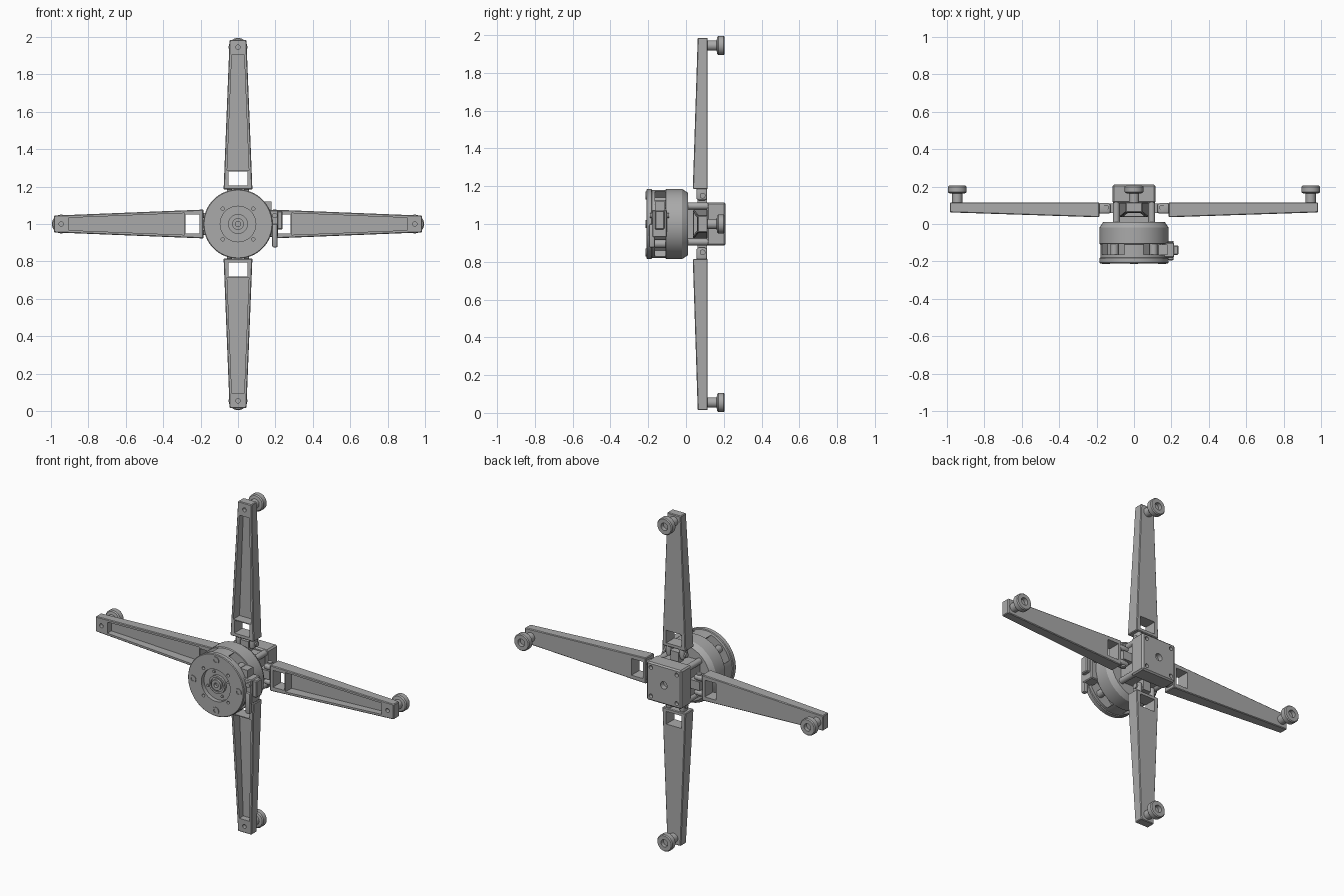
import bpy, bmesh
from math import pi, sin, cos, radians
from mathutils import Matrix, Vector

cube = bpy.data.objects.get("Cube")
if cube:
    bpy.data.objects.remove(cube, do_unlink=True)

grey = bpy.data.materials.new("grey_metal")
grey.use_nodes = True
colour = (0.4, 0.4, 0.4, 1)
grey.diffuse_color = colour
grey.node_tree.nodes["Principled BSDF"].inputs["Base Color"].default_value = colour

HUB = Vector((0, 0, 1))  # middle of the cross


def make(name, bm):
    bmesh.ops.recalc_face_normals(bm, faces=bm.faces)
    mesh = bpy.data.meshes.new(name)
    bm.to_mesh(mesh)
    bm.free()
    mesh.materials.append(grey)
    ob = bpy.data.objects.new(name, mesh)
    bpy.context.collection.objects.link(ob)
    return ob


def taper(name, start, end):
    """Solid between two rectangles, each (height, half width, front y, back y)."""
    bm = bmesh.new()
    rings = [[bm.verts.new(p) for p in ((-w, f, z), (w, f, z), (w, b, z), (-w, b, z))]
             for z, w, f, b in (start, end)]
    for ring in rings:
        bm.faces.new(ring)
    for i in range(4):
        j = (i + 1) % 4
        bm.faces.new((rings[0][i], rings[0][j], rings[1][j], rings[1][i]))
    return make(name, bm)


def box(name, x, y, z):
    bm = bmesh.new()
    bmesh.ops.create_cube(bm, size=1)
    for v in bm.verts:
        v.co = [lo + (c + 0.5) * (hi - lo) for c, (lo, hi) in zip(v.co, (x, y, z))]
    return make(name, bm)


def lathe(name, profile, x=0, z=0, steps=48):
    """Spin (radius, y) points around an axis parallel to y."""
    bm = bmesh.new()
    rings = []
    for r, y in profile:
        if r == 0:
            rings.append([bm.verts.new((x, y, z))] * steps)
        else:
            rings.append([bm.verts.new((x + r * cos(2 * pi * i / steps), y,
                                        z + r * sin(2 * pi * i / steps))) for i in range(steps)])
    for a, b in zip(rings, rings[1:]):
        for i in range(steps):
            j = (i + 1) % steps
            bm.faces.new(list(dict.fromkeys((a[i], a[j], b[j], b[i]))))
    return make(name, bm)


def rod(name, r, y0, y1, x=0, z=0, steps=24):
    return lathe(name, [(0, y0), (r, y0), (r, y1), (0, y1)], x, z, steps)


def activate(ob):
    bpy.ops.object.select_all(action='DESELECT')
    ob.select_set(True)
    bpy.context.view_layer.objects.active = ob


def cut(ob, *cutters):
    activate(ob)
    for c in cutters:
        mod = ob.modifiers.new("cut", 'BOOLEAN')
        mod.operation, mod.solver, mod.object = 'DIFFERENCE', 'EXACT', c
        bpy.ops.object.modifier_apply(modifier=mod.name)
        bpy.data.objects.remove(c, do_unlink=True)
    return ob


def bevel(ob, width, segments=1):
    activate(ob)
    mod = ob.modifiers.new("bevel", 'BEVEL')
    mod.width, mod.segments, mod.limit_method = width, segments, 'ANGLE'
    bpy.ops.object.modifier_apply(modifier=mod.name)
    return ob


def cross_rod(name, r, half, y, z):
    """Rod lying along x."""
    ob = rod(name, r, -half, half)
    ob.data.transform(Matrix.Translation((0, y, z)) @ Matrix.Rotation(pi / 2, 4, 'Z'))
    return ob


parts = []

# Arm: tapered trough, open to the front, with a window near the root
arm = taper("arm", (0.185, 0.077, 0.036, 0.115), (0.985, 0.045, 0.062, 0.115))
bevel(arm, 0.004)
cut(arm,
    taper("trough", (0.285, 0.058, 0.0, 0.097), (0.905, 0.033, 0.0, 0.097)),
    box("window", (-0.05, 0.05), (0, 0.2), (0.205, 0.28)),
    rod("tip_hole", 0.012, 0.0, 0.085, 0, 0.945))
parts.append(arm)

# Hinge at the arm root: two lugs, middle knuckle and pin
for side, sx in (("right", -1), ("left", 1)):
    lug = box("hinge_lug_" + side, sorted((sx * 0.03, sx * 0.06)), (0.055, 0.112), (0.125, 0.192))
    parts.append(bevel(lug, 0.014, 3))
parts.append(box("hinge_knuckle", (-0.026, 0.026), (0.06, 0.11), (0.1, 0.165)))
parts.append(cross_rod("hinge_pin", 0.015, 0.068, 0.088, 0.15))

# Foot: stem and round pad with a socket in its back
parts.append(lathe("foot", [
    (0, 0.11), (0.027, 0.11), (0.027, 0.162), (0.044, 0.165), (0.05, 0.171), (0.05, 0.199),
    (0.045, 0.205), (0.022, 0.205), (0.022, 0.182), (0, 0.182)], 0, 0.945))

# Four copies around the hub
for name, angle in (("top", 0), ("left", 90), ("bottom", 180), ("right", 270)):
    turn = Matrix.Translation(HUB) @ Matrix.Rotation(radians(angle), 4, 'Y')
    for part in parts:
        ob = bpy.data.objects.new(name + "_" + part.name, part.data.copy())
        ob.data.transform(turn)
        bpy.context.collection.objects.link(ob)
for part in parts:
    bpy.data.objects.remove(part, do_unlink=True)

hub_parts = []

# Front plate with a recessed centre, and small holes on the diagonals
plate = lathe("front_plate", [
    (0, -0.165), (0.18, -0.165), (0.18, -0.18), (0.185, -0.183), (0.185, -0.206), (0.181, -0.21),
    (0.095, -0.21), (0.095, -0.185), (0, -0.185)], steps=64)
cut(plate, *[rod("hole", 0.009, -0.25, -0.19, 0.115 * cos(a), 0.115 * sin(a), 16)
             for a in [radians(45 + 90 * i) for i in range(4)]])
hub_parts.append(plate)

# Drum with four openings behind the plate
drum = lathe("drum", [
    (0, -0.17), (0.18, -0.17), (0.18, -0.11), (0.185, -0.105), (0.185, -0.02), (0.165, 0.01),
    (0, 0.01)], steps=64)
slots = []
for i in range(4):
    slot = box("slot", (0.115, 0.25), (-0.163, -0.108), (-0.085, 0.085))
    slot.data.transform(Matrix.Rotation(radians(45 + 90 * i), 4, 'Y'))
    slots.append(slot)
hub_parts.append(cut(drum, *slots))

# Screws: heads on the plate axes, spacers inside the openings
for i in range(4):
    a, d = radians(90 * i), radians(45 + 90 * i)
    hub_parts.append(lathe("plate_screw", [
        (0, -0.205), (0.021, -0.205), (0.021, -0.214), (0.011, -0.214), (0.011, -0.208), (0, -0.208)],
        0.15 * cos(a), 0.15 * sin(a), 20))
    hub_parts.append(rod("spacer", 0.022, -0.168, -0.1, 0.148 * cos(d), 0.148 * sin(d)))
    b = radians(90 * i + 22)
    hub_parts.append(rod("inner_screw", 0.008, -0.192, -0.18, 0.073 * cos(b), 0.073 * sin(b), 16))

# Output shaft in the recess
hub_parts.append(lathe("shaft_collar", [
    (0, -0.18), (0.053, -0.18), (0.053, -0.2), (0.041, -0.2), (0.041, -0.192), (0.031, -0.192),
    (0.031, -0.208), (0.014, -0.208), (0.014, -0.19), (0, -0.19)], steps=32))

# Square rear block on a narrower neck
hub_parts.append(box("neck", (-0.1, 0.1), (0.0, 0.12), (-0.1, 0.1)))
block = bevel(box("rear_block", (-0.115, 0.115), (0.112, 0.21), (-0.115, 0.115)), 0.008)
cut(block, rod("centre_hole", 0.022, 0.18, 0.25),
    *[rod("corner_hole", 0.012, 0.19, 0.25, sx * 0.085, sz * 0.085, 16)
      for sx in (-1, 1) for sz in (-1, 1)])
hub_parts.append(block)
for sx in (-1, 1):
    for sz in (-1, 1):
        hub_parts.append(rod("corner_post", 0.018, 0.0, 0.12, sx * 0.095, sz * 0.095))

# Latch on the left side: body, cap and lever
hub_parts.append(bevel(box("latch_body", (0.15, 0.215), (-0.18, -0.1), (-0.07, 0.075)), 0.005))
hub_parts.append(box("latch_mount", (0.13, 0.178), (-0.165, -0.11), (0.06, 0.12)))
hub_parts.append(bevel(box("latch_cap", (0.21, 0.238), (-0.165, -0.115), (-0.03, 0.07)), 0.005))
hub_parts.append(bevel(box("latch_lever", (0.183, 0.212), (-0.195, -0.165), (-0.125, 0.0)), 0.008, 2))
for y in (-0.18, -0.1):
    hub_parts.append(rod("latch_bolt", 0.014, y - 0.01, y + 0.01, 0.197, 0.045, 16))

for ob in hub_parts:
    ob.data.transform(Matrix.Translation(HUB))

# Smooth the round parts, keep the edges sharp
for ob in bpy.context.collection.objects:
    if ob.type == 'MESH' and grey.name in ob.data.materials:
        activate(ob)
        bpy.ops.object.shade_smooth_by_angle(angle=radians(28))
